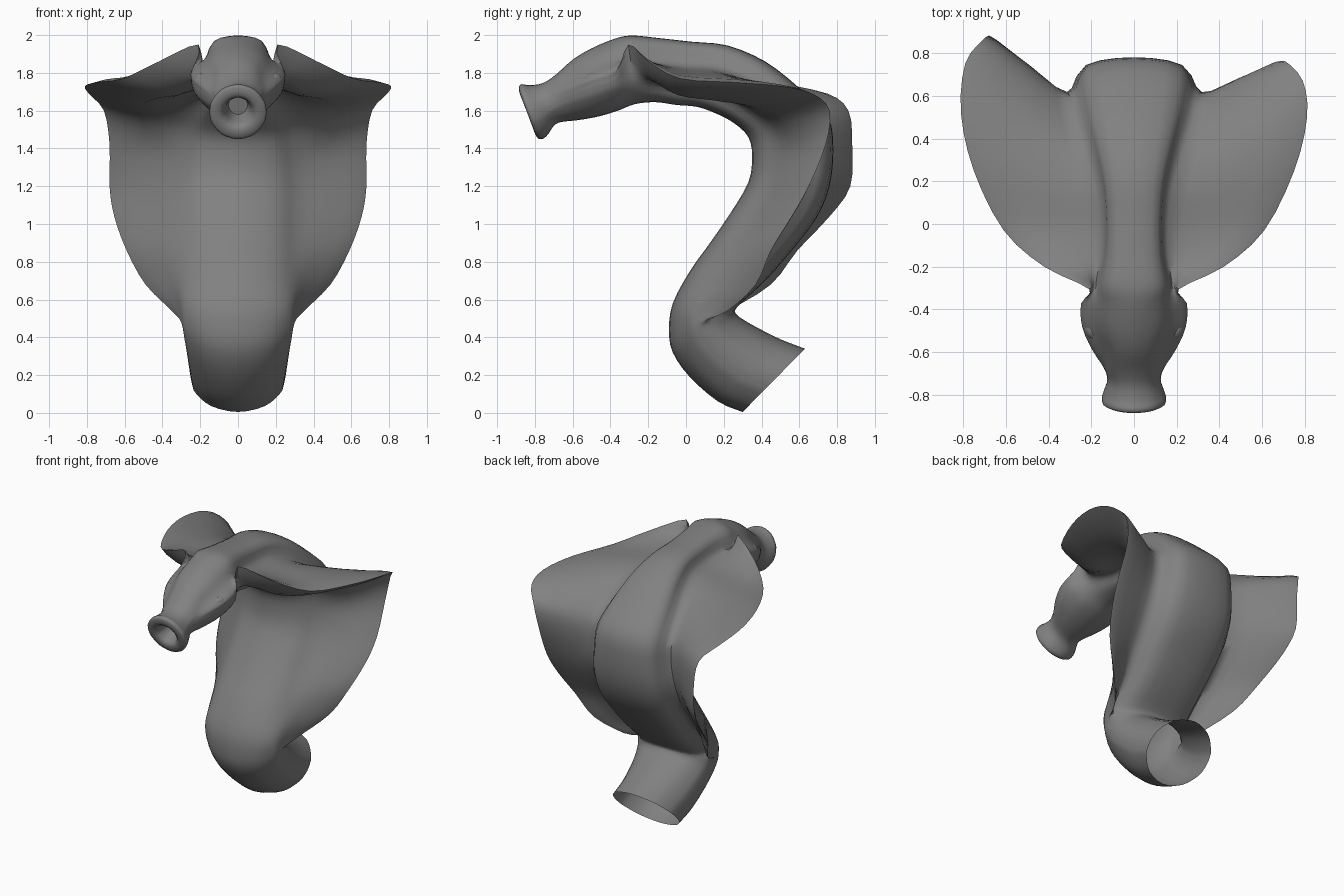
import bpy, bmesh, math
from mathutils import Vector

if "Cube" in bpy.data.objects:
    bpy.data.objects.remove(bpy.data.objects["Cube"])

# Each row is one cross-section: belly y,z | back y,z | half width
tail = [(.30, .005, .63, .34, .245), (.17, .06, .50, .39, .255), (.02, .19, .38, .45, .27),
        (-.07, .32, .31, .49, .285), (-.09, .44, .27, .52, .30)]
# Hood rows add: flap edge x,y,z | extra backward flare of the left flap
hood = [(-.07, .58, .27, .56, .31, .35, .22, .54, 0),
        (.02, .75, .42, .70, .32, .49, .37, .68, .08),
        (.12, .89, .56, .86, .34, .59, .45, .86, .14),
        (.23, 1.05, .69, 1.03, .35, .655, .56, 1.04, .20),
        (.33, 1.22, .76, 1.20, .35, .68, .65, 1.20, .22),
        (.35, 1.36, .78, 1.40, .33, .68, .74, 1.42, .14),
        (.33, 1.46, .75, 1.57, .32, .71, .76, 1.60, .10),
        (.26, 1.53, .60, 1.72, .29, .79, .67, 1.69, .08),
        (.17, 1.58, .42, 1.86, .24, .81, .50, 1.73, .02),
        (.06, 1.62, .22, 1.945, .19, .75, .25, 1.75, 0),
        (-.05, 1.63, .03, 1.965, .17, .61, -.03, 1.77, 0),
        (-.16, 1.645, -.15, 1.985, .17, .42, -.20, 1.86, 0),
        (-.27, 1.635, -.29, 1.998, .19, .21, -.305, 1.95, 0)]
# Head, flared snout rim and the mouth hole
head = [(-.36, 1.60, -.38, 1.98, .245), (-.46, 1.57, -.50, 1.93, .24), (-.57, 1.55, -.60, 1.87, .195),
        (-.66, 1.54, -.69, 1.79, .14), (-.70, 1.52, -.76, 1.745, .125), (-.73, 1.475, -.83, 1.735, .14),
        (-.76, 1.45, -.87, 1.74, .15), (-.79, 1.46, -.885, 1.72, .14), (-.80, 1.52, -.86, 1.67, .08),
        (-.70, 1.58, -.73, 1.68, .05)]

skin = bpy.data.materials.new("grey_skin")
skin.diffuse_color = (.22, .22, .22, 1)
skin.use_nodes = True
skin.node_tree.nodes["Principled BSDF"].inputs["Base Color"].default_value = skin.diffuse_color


def section(row):
    """Closed loop of control points: round body, drawn out to two thin flaps in the hood."""
    vy, vz, dy, dz, w = row[:5]
    belly, back = Vector((0, vy, vz)), Vector((0, dy, dz))
    narrow = .8 if -.68 < dy < -.35 else 1    # head is slimmer on top

    def half(side):
        def at(deg, t=None, k=1):
            a = math.radians(deg)
            p = belly.lerp(back, (1 - math.cos(a)) / 2 if t is None else t)
            p.x = side * w * k * math.sin(a)
            return p
        if len(row) == 5:
            return [at(d, k=narrow if d > 100 else 1) for d in (35, 65, 80, 90, 100, 115, 145)]
        tx, ty, tz, flare = row[5:]
        tip = Vector((side * tx, ty + (flare if side < 0 else 0), tz))
        under, valley = at(65), at(110, .62)
        out = (back - belly).normalized() * abs(tip.x - valley.x)
        low = under.lerp(tip, .5) - out * (.15 if vz > 1.45 else .02)
        high = valley.lerp(tip, .5)
        return [at(35), under, low, tip, high, valley, at(138, .92)]

    return [belly] + half(1) + [back] + half(-1)[::-1]


def smooth(points, steps, closed):
    """Catmull-Rom resampling of a list of points."""
    n, out = len(points), []
    get = (lambda i: points[i % n]) if closed else (lambda i: points[max(0, min(n - 1, i))])
    for i in range(n if closed else n - 1):
        a, b, c, d = (get(i + k) for k in (-1, 0, 1, 2))
        for k in range(steps):
            t = k / steps
            out.append(.5 * (2 * b + (c - a) * t + (2 * a - 5 * b + 4 * c - d) * t * t
                             + (3 * b - a - 3 * c + d) * t ** 3))
    if not closed:
        out.append(points[-1].copy())
    return out


def loft(name, rows):
    loops = [smooth(section(r), 3, True) for r in rows]
    lines = [smooth(list(line), 3, False) for line in zip(*loops)]
    bm = bmesh.new()
    grid = [[bm.verts.new((p.x, p.y, max(p.z, 0))) for p in line] for line in lines]
    n, m = len(grid), len(grid[0])
    for i in range(n):
        a, b = grid[i], grid[(i + 1) % n]
        for j in range(m - 1):
            bm.faces.new((a[j], b[j], b[j + 1], a[j + 1]))
    bm.faces.new([g[-1] for g in grid])      # bottom of the mouth hole
    bmesh.ops.recalc_face_normals(bm, faces=bm.faces)
    me = bpy.data.meshes.new(name)
    bm.to_mesh(me)
    bm.free()
    ob = bpy.data.objects.new(name, me)
    bpy.context.collection.objects.link(ob)
    return ob


def finish(ob):
    ob.data.materials.append(skin)
    bpy.ops.object.select_all(action='DESELECT')
    ob.select_set(True)
    bpy.context.view_layer.objects.active = ob
    bpy.ops.object.shade_smooth_by_angle(angle=math.radians(60))


# Body with hood and head
finish(loft("hooded_body", tail + hood + head))

# Eye bulges
for side, label in ((1, "right"), (-1, "left")):
    bpy.ops.mesh.primitive_uv_sphere_add(segments=16, ring_count=10, radius=1,
                                         location=(side * .2, -.49, 1.76), rotation=(0, 0, side * -.35))
    eye = bpy.context.object
    eye.name = "eye_" + label
    eye.scale = (.035, .055, .04)
    finish(eye)
